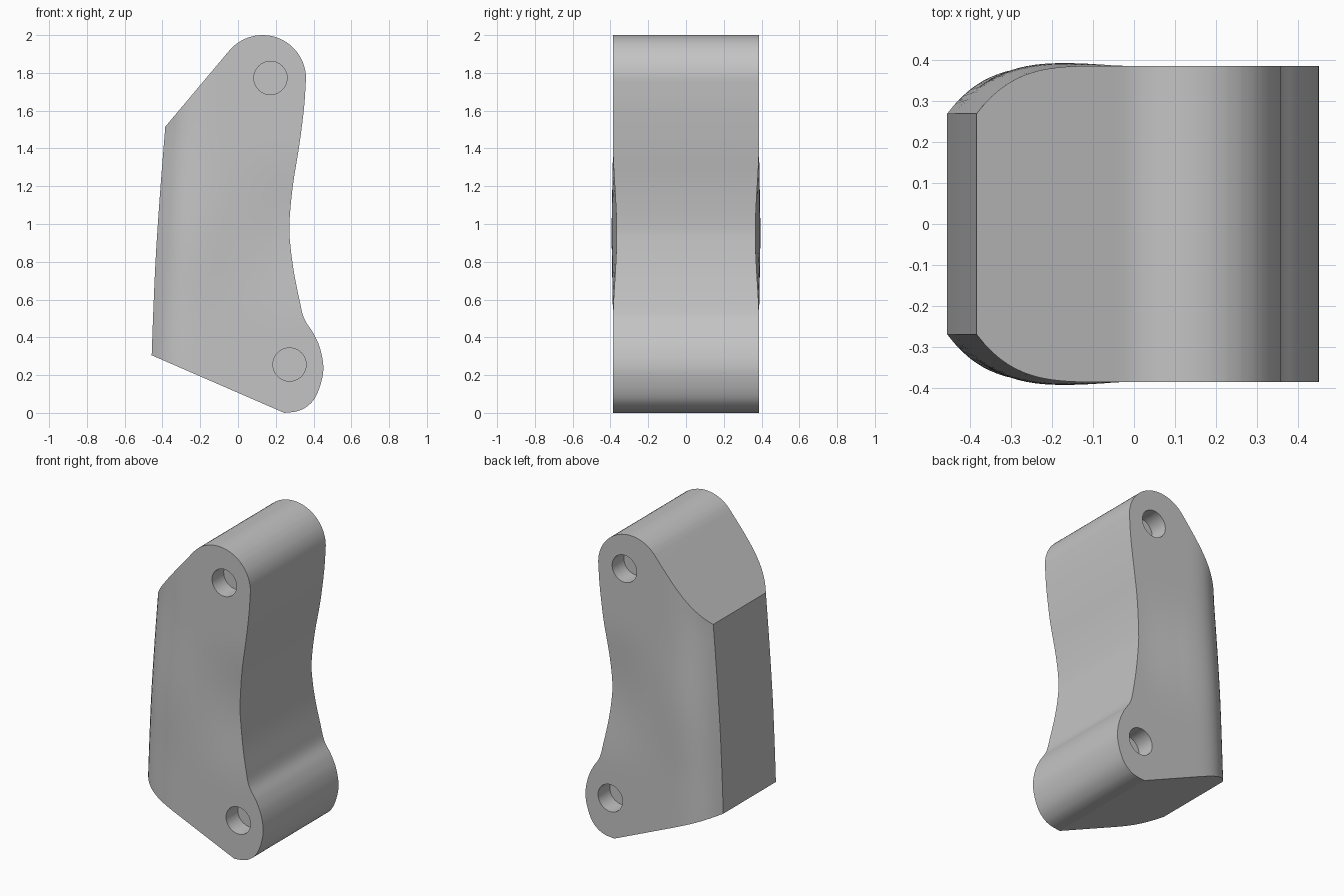
import bpy, bmesh, math
from mathutils import Vector

cube = bpy.data.objects.get("Cube")
if cube:
    bpy.data.objects.remove(cube, do_unlink=True)

grey = bpy.data.materials.new("light grey")
grey.use_nodes = True
grey.diffuse_color = (0.55, 0.55, 0.55, 1)
grey.node_tree.nodes["Principled BSDF"].inputs["Base Color"].default_value = (0.55, 0.55, 0.55, 1)


def spline(points, steps=5):
    """Smooth curve through the points."""
    pts = [Vector(p) for p in points]
    pts = [2 * pts[0] - pts[1]] + pts + [2 * pts[-1] - pts[-2]]
    out = []
    for a, b, c, d in zip(pts, pts[1:], pts[2:], pts[3:]):
        for i in range(steps):
            t = i / steps
            out.append(0.5 * (2 * b + (c - a) * t + (2 * a - 5 * b + 4 * c - d) * t**2
                              + (3 * b - a - 3 * c + d) * t**3))
    return out + [pts[-2]]


# Side profile (x, z): rounded head, wavy front, lower lobe, then the back
head = [Vector((0.13 + 0.23 * math.cos(a), 1.77 + 0.23 * math.sin(a)))
        for a in (math.radians(140 - 140 * i / 28) for i in range(28))]
front = spline([(0.36, 1.77), (0.35, 1.62), (0.325, 1.42), (0.29, 1.2), (0.272, 1.0),
                (0.278, 0.88), (0.297, 0.74), (0.325, 0.6), (0.35, 0.5), (0.4, 0.42),
                (0.435, 0.34), (0.452, 0.24), (0.437, 0.15), (0.405, 0.075),
                (0.36, 0.03), (0.31, 0.008), (0.245, 0.0)])
back = spline([(-0.457, 0.305), (-0.448, 0.55), (-0.434, 0.85), (-0.41, 1.2), (-0.385, 1.515)])


def back_x(z):
    if z <= back[0].y:
        return back[0].x
    for a, b in zip(back, back[1:]):
        if z <= b.y:
            return a.x + (b.x - a.x) * (z - a.y) / (b.y - a.y)
    return back[-1].x


def half_width(x, z):
    """Half thickness: rounded towards the back, slightly pinched at the waist."""
    d = max(x - back_x(z), 0)
    w = 0.387 - 0.117 * max(1 - d / 0.35, 0) ** 4
    waist = math.cos(min(abs(z - 0.95) / 0.5, 1) * math.pi / 2) ** 2
    if d < 0.4:
        w += 0.008 * waist * math.sin(math.pi * d / 0.4)
    t = min(max((x + 0.1) / 0.37, 0), 1)
    return w - 0.02 * waist * t * t * (3 - 2 * t)


# Body: extruded profile, sliced into a grid and shaped across its width
bm = bmesh.new()
outline = bm.faces.new([bm.verts.new((p.x, -0.387, p.y)) for p in head + front + back])
new = bmesh.ops.extrude_face_region(bm, geom=[outline], use_keep_orig=True)["geom"]
bmesh.ops.translate(bm, vec=(0, 0.774, 0), verts=[v for v in new if isinstance(v, bmesh.types.BMVert)])


def side_cut(point, normal):
    sides = [f for f in bm.faces if abs(f.normal.y) > 0.9]
    edges = {e for f in sides for e in f.edges}
    verts = {v for f in sides for v in f.verts}
    bmesh.ops.bisect_plane(bm, geom=list(verts) + list(edges) + sides, dist=1e-4,
                           plane_co=point, plane_no=normal)
    bm.normal_update()


bm.normal_update()
slant = Vector((back[-1].y - back[0].y, 0, back[0].x - back[-1].x)).normalized()
for i in range(1, 30):
    step = 0.018 * i if i < 18 else 0.306 + 0.035 * (i - 17)
    side_cut((back[0].x + step, 0, back[0].y), slant)
for i in range(1, 28):
    side_cut((0, 0, 0.07 * i), (0, 0, 1))
for v in bm.verts:
    v.co.y = math.copysign(half_width(v.co.x, v.co.z), v.co.y)
bmesh.ops.recalc_face_normals(bm, faces=bm.faces)
mesh = bpy.data.meshes.new("bracket_body")
bm.to_mesh(mesh)
bm.free()
body = bpy.data.objects.new("bracket_body", mesh)
bpy.context.collection.objects.link(body)
mesh.materials.append(grey)

# Blind pin holes on both sides
bpy.ops.object.select_all(action="DESELECT")
depth = 0.12
for x, z in ((0.172, 1.773), (0.273, 0.256)):
    for side in (-1, 1):
        bpy.ops.mesh.primitive_cylinder_add(vertices=40, radius=0.088, depth=2 * depth,
                                            location=(x, side * 0.387, z),
                                            rotation=(math.pi / 2, 0, 0))
        cutter = bpy.context.object
        cutter.name = "pin_hole_cutter"
        cutter.hide_render = True
        cutter.data.materials.append(grey)
        mod = body.modifiers.new("pin_hole", "BOOLEAN")
        mod.operation, mod.solver, mod.object = "DIFFERENCE", "EXACT", cutter
        bpy.context.view_layer.objects.active = body
        bpy.ops.object.modifier_apply(modifier=mod.name)
        bpy.data.objects.remove(cutter, do_unlink=True)

body.select_set(True)
bpy.context.view_layer.objects.active = body
bpy.ops.object.shade_smooth_by_angle(angle=math.radians(25))
